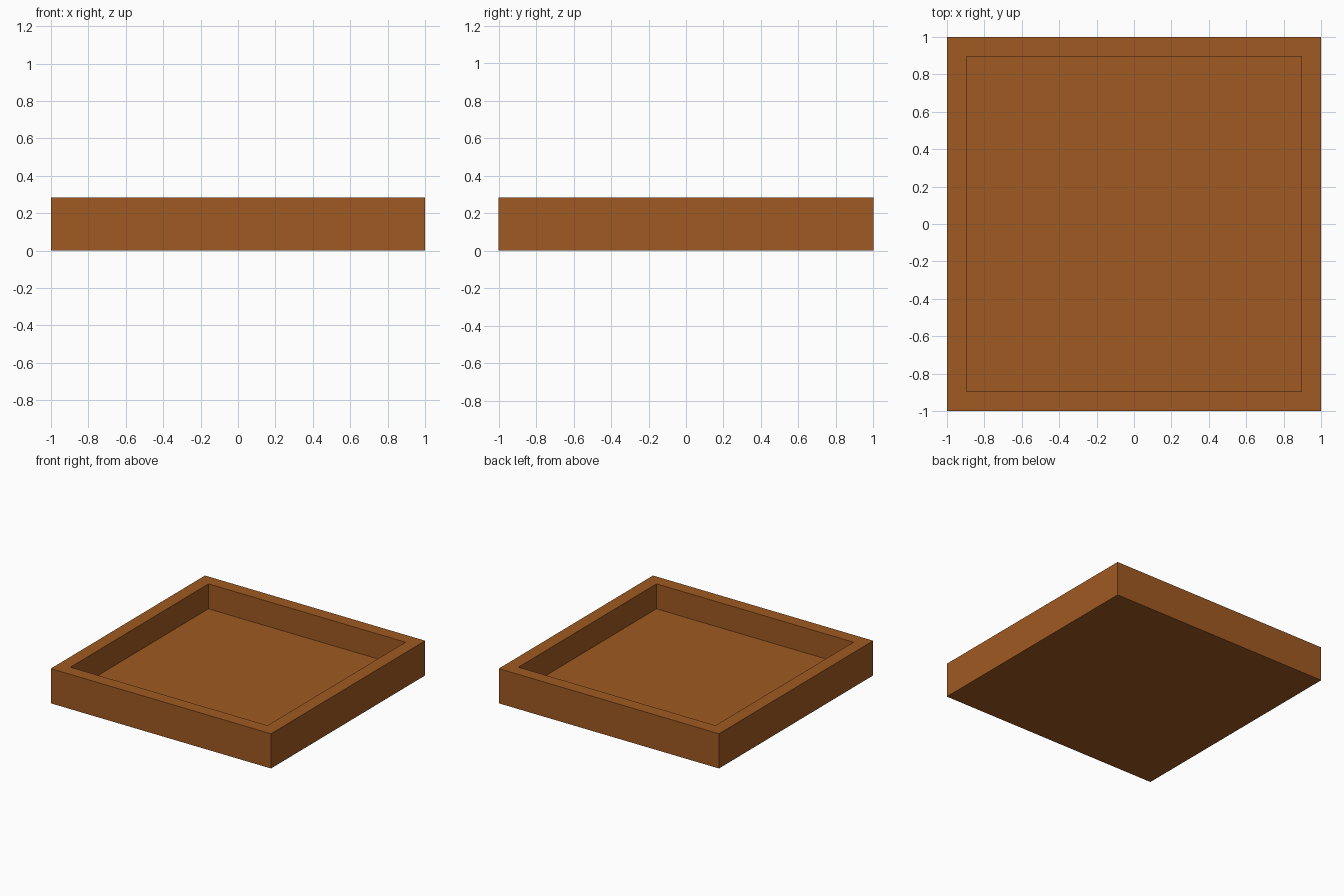
import bpy
import bmesh

if "Cube" in bpy.data.objects:
    bpy.data.objects.remove(bpy.data.objects["Cube"])

# Single warm brown wood colour
wood = bpy.data.materials.new("brown wood")
wood.diffuse_color = (0.352, 0.102, 0.016, 1.0)
wood.use_nodes = True
wood.node_tree.nodes["Principled BSDF"].inputs["Base Color"].default_value = wood.diffuse_color

HALF = 1.0       # outer half width
INNER = 0.895    # inner half width of the recess
BASE_TOP = 0.08
RIM_TOP = 0.285


def add_object(name, bm):
    bmesh.ops.recalc_face_normals(bm, faces=bm.faces)
    mesh = bpy.data.meshes.new(name)
    bm.to_mesh(mesh)
    bm.free()
    mesh.materials.append(wood)
    obj = bpy.data.objects.new(name, mesh)
    bpy.context.collection.objects.link(obj)
    return obj


def square(bm, half, z):
    return [bm.verts.new((sx * half, sy * half, z))
            for sx, sy in ((-1, -1), (1, -1), (1, 1), (-1, 1))]


# Base board: a flat square slab
bm = bmesh.new()
low, high = square(bm, HALF, 0.0), square(bm, HALF, BASE_TOP)
bm.faces.new(low)
bm.faces.new(high)
for i in range(4):
    j = (i + 1) % 4
    bm.faces.new((low[i], low[j], high[j], high[i]))
add_object("tray_base", bm)

# Raised rim: a square section swept around the edge of the base
bm = bmesh.new()
rings = [square(bm, h, z) for h, z in ((HALF, BASE_TOP), (HALF, RIM_TOP),
                                       (INNER, RIM_TOP), (INNER, BASE_TOP))]
for k in range(4):
    a, b = rings[k], rings[(k + 1) % 4]
    for i in range(4):
        j = (i + 1) % 4
        bm.faces.new((a[i], a[j], b[j], b[i]))
add_object("tray_rim", bm)
